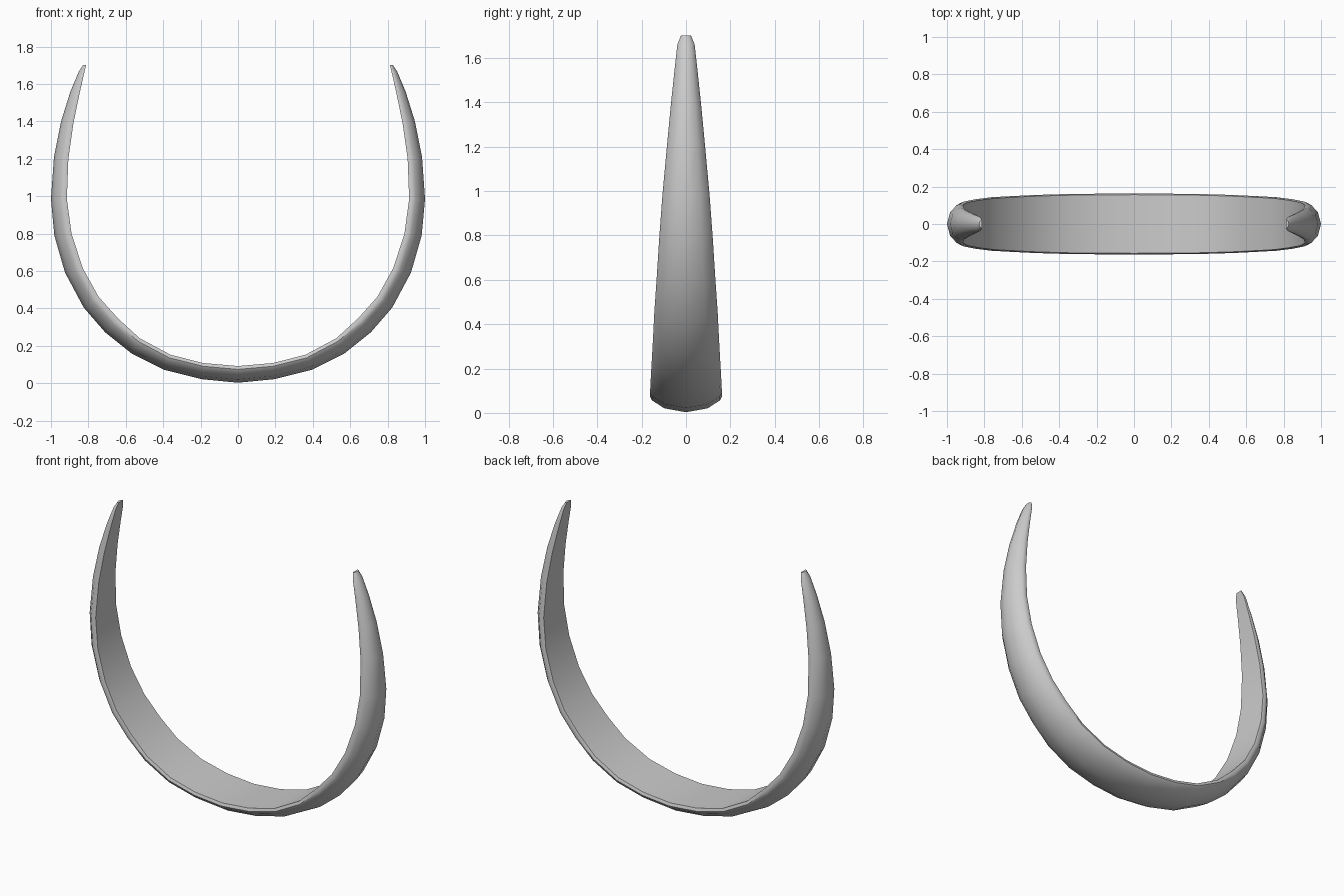
import bpy, bmesh
from mathutils import Vector

if "Cube" in bpy.data.objects:
    bpy.data.objects.remove(bpy.data.objects["Cube"])

# Stations from bottom centre to tip: outer x, outer z, inner x, inner z, half width
STATIONS = [
    (0.00, 0.003, 0.00, 0.092, 0.163),
    (0.195, 0.022, 0.185, 0.108, 0.162),
    (0.396, 0.072, 0.36, 0.152, 0.160),
    (0.570, 0.160, 0.525, 0.240, 0.155),
    (0.710, 0.272, 0.640, 0.345, 0.149),
    (0.825, 0.405, 0.745, 0.462, 0.143),
    (0.925, 0.592, 0.830, 0.615, 0.132),
    (0.982, 0.790, 0.890, 0.800, 0.120),
    (1.000, 0.985, 0.915, 0.985, 0.106),
    (0.984, 1.210, 0.907, 1.200, 0.086),
    (0.946, 1.400, 0.880, 1.390, 0.068),
    (0.896, 1.560, 0.847, 1.550, 0.051),
    (0.852, 1.665, 0.822, 1.660, 0.039),
    (0.828, 1.702, 0.812, 1.702, 0.022),
]

# Half of the D-shaped cross-section: (fraction of width, depth from outer to inner)
HALF = [(0.6, 0.2), (0.94, 0.6), (1.0, 0.8), (0.96, 1.0)]
SECTION = [(0, 0)] + HALF + [(-w, d) for w, d in reversed(HALF)]


def ring(bm, station, side):
    ox, oz, ix, iz, half = station
    outer, inner = Vector((ox * side, 0, oz)), Vector((ix * side, 0, iz))
    return [bm.verts.new(outer.lerp(inner, d) + Vector((0, w * half, 0)))
            for w, d in SECTION]


# Tapered open band lofted from tip to tip
bm = bmesh.new()
rings = [ring(bm, s, -1) for s in reversed(STATIONS[1:])]
rings += [ring(bm, s, 1) for s in STATIONS]
n = len(SECTION)
for a, b in zip(rings, rings[1:]):
    for i in range(n):
        j = (i + 1) % n
        bm.faces.new((a[i], a[j], b[j], b[i]))
bm.faces.new(rings[0])
bm.faces.new(rings[-1])
bmesh.ops.recalc_face_normals(bm, faces=bm.faces)

mesh = bpy.data.meshes.new("open_band")
bm.to_mesh(mesh)
bm.free()
band = bpy.data.objects.new("open_band", mesh)
bpy.context.collection.objects.link(band)
bpy.context.view_layer.objects.active = band
band.select_set(True)
bpy.ops.object.shade_smooth_by_angle(angle=0.75)
